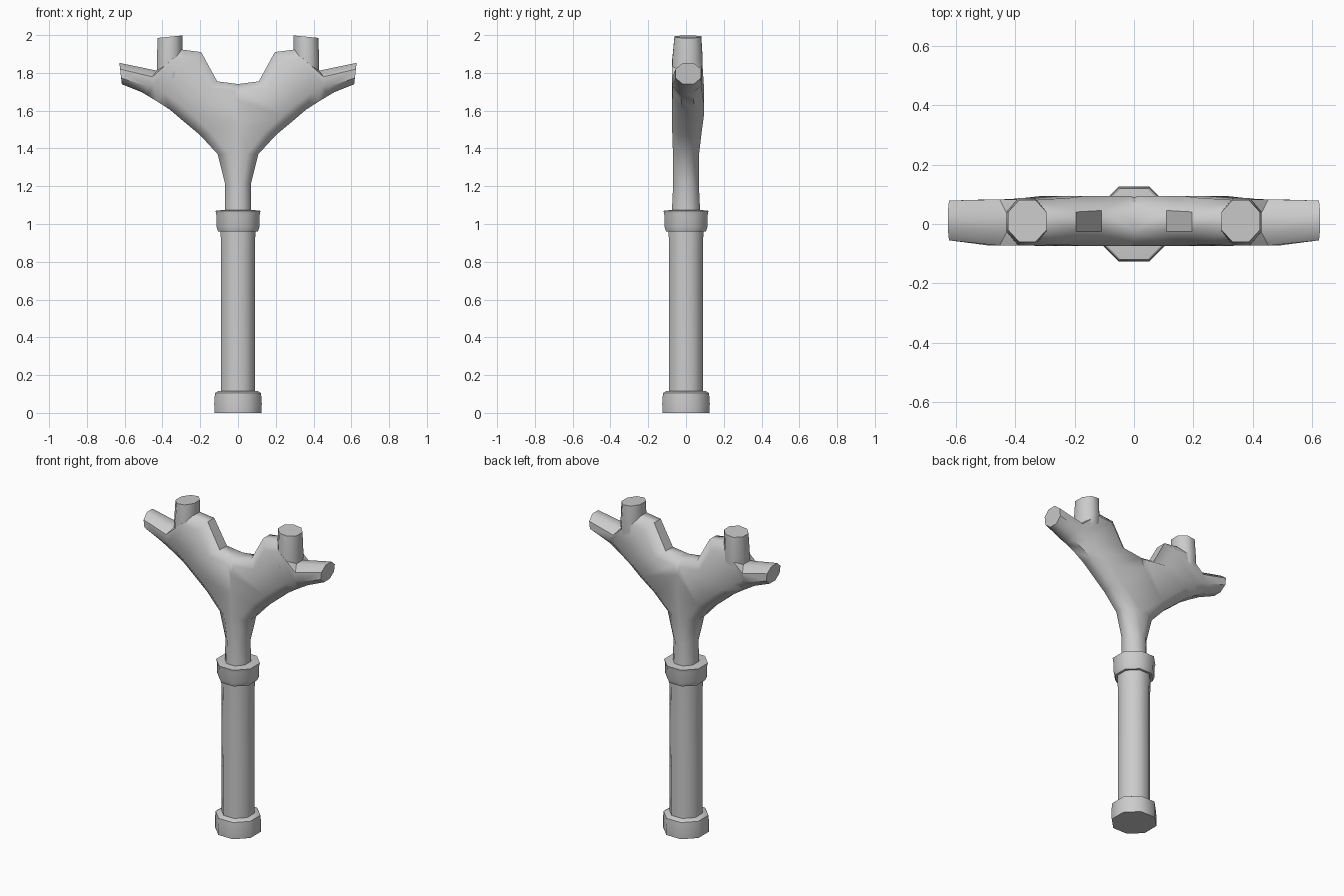
import bpy, bmesh, math
from mathutils import Vector

if "Cube" in bpy.data.objects:
    bpy.data.objects.remove(bpy.data.objects["Cube"])


def finish(name, bm, angle=50):
    bmesh.ops.recalc_face_normals(bm, faces=bm.faces)
    me = bpy.data.meshes.new(name)
    bm.to_mesh(me)
    bm.free()
    ob = bpy.data.objects.new(name, me)
    bpy.context.collection.objects.link(ob)
    bpy.ops.object.select_all(action='DESELECT')
    ob.select_set(True)
    bpy.context.view_layer.objects.active = ob
    bpy.ops.object.shade_smooth_by_angle(angle=math.radians(angle))
    return ob


def skin(bm, rings):
    """Join successive rings of points into a closed tube."""
    vs = [[bm.verts.new(p) for p in r] for r in rings]
    n = len(vs[0])
    for a, b in zip(vs, vs[1:]):
        for i in range(n):
            j = (i + 1) % n
            bm.faces.new((a[i], a[j], b[j], b[i]))
    bm.faces.new(vs[0])
    bm.faces.new(vs[-1])


def turned(name, profile):
    """Eight-sided turned part from (flat radius, z) pairs."""
    bm = bmesh.new()
    k = 1 / math.cos(math.pi / 8)
    skin(bm, [[(r * k * math.cos((i + .5) * math.pi / 4),
                r * k * math.sin((i + .5) * math.pi / 4), z) for i in range(8)]
              for r, z in profile])
    return finish(name, bm)


def section(x0, z0, x1, z1, d, yc):
    """Chamfered octagon spanning two outline points, half depth d."""
    a, b = Vector((x0, yc, z0)), Vector((x1, yc, z1))
    u = (b - a).normalized()
    c = min(0.06, (b - a).length * 0.29)
    y, e = Vector((0, d, 0)), Vector((0, d * 0.42, 0))
    return [a - e, a + u * c - y, b - u * c - y, b - e,
            b + e, b - u * c + y, a + u * c + y, a + e]


def branch(name, rows):
    bm = bmesh.new()
    skin(bm, [section(*r) for r in rows])
    # trim at the centre line, then mirror
    bmesh.ops.bisect_plane(bm, geom=bm.verts[:] + bm.edges[:] + bm.faces[:],
                           plane_co=(0, 0, 0), plane_no=(1, 0, 0),
                           clear_inner=True)
    ob = finish(name, bm)
    m = ob.modifiers.new("mirror", 'MIRROR')
    m.merge_threshold = 0.002
    return ob


# Handle
turned("pommel", [(.124, 0), (.126, .05), (.122, .105), (.105, .115)])
turned("shaft", [(.09, .1), (.09, .4), (.089, .8), (.092, .97)])
turned("collar", [(.105, .96), (.114, .985), (.115, 1.05), (.119, 1.07), (.07, 1.075)])

# Forked head: lower outline point, upper outline point, half depth, y offset
branch("forked_head", [
    (.07, 1.06, -.07, 1.06, .075, 0),
    (.068, 1.21, -.068, 1.21, .068, 0),
    (.108, 1.37, -.108, 1.37, .069, 0),
    (.2, 1.47, -.1, 1.56, .078, .005),
    (.29, 1.545, -.03, 1.737, .085, .01),
    (.36, 1.605, .11, 1.755, .085, .01),
    (.43, 1.65, .195, 1.91, .078, .008),
    (.48, 1.68, .31, 1.925, .078, .005),
    (.51, 1.698, .43, 1.812, .078, .005),
    (.615, 1.74, .628, 1.853, .067, .012)])

# Inner prongs
branch("upper_prongs", [
    (.43, 1.76, .30, 1.78, .076, .005),
    (.43, 1.86, .295, 1.89, .08, .008),
    (.425, 1.985, .295, 1.998, .071, .01)])
